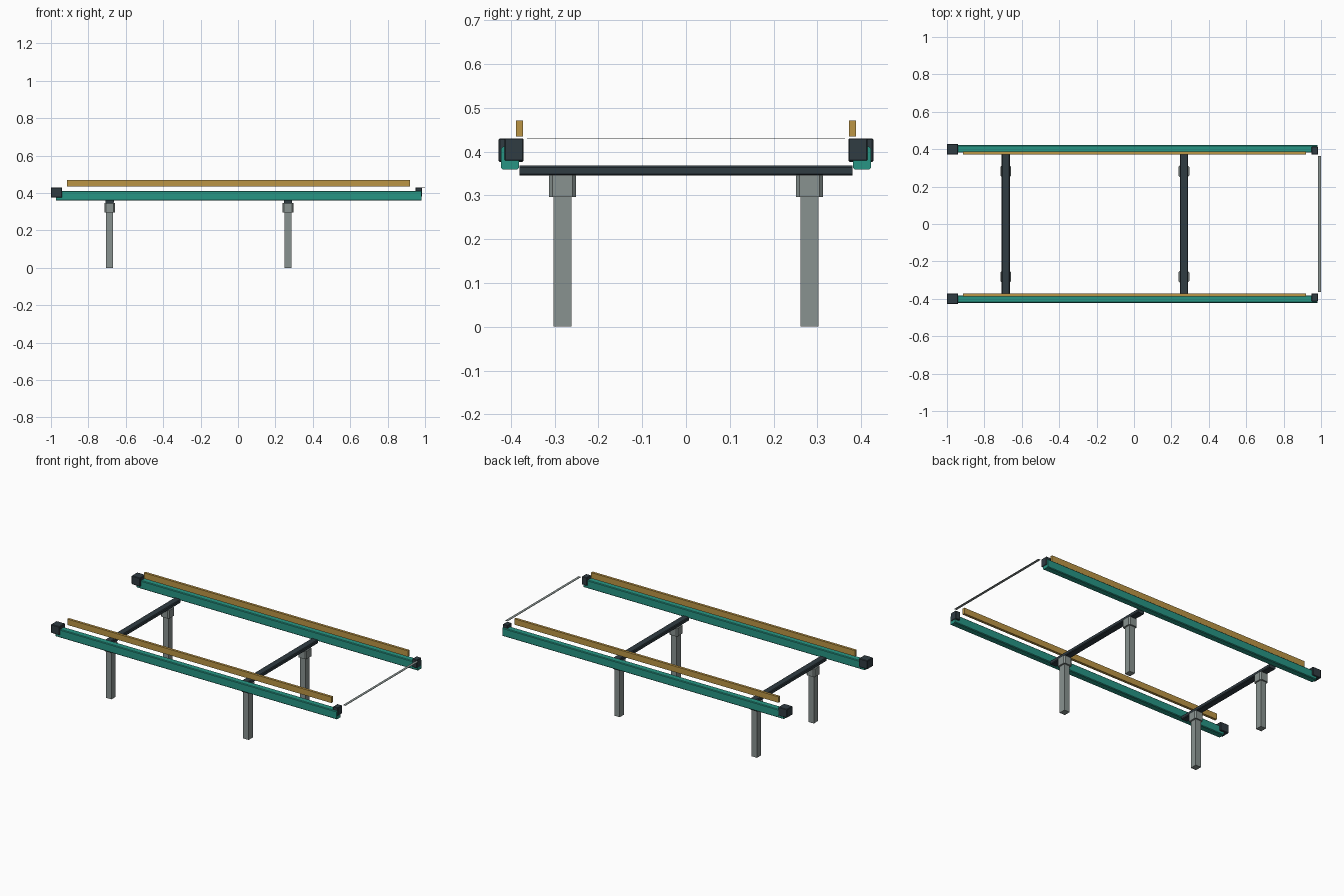
import bpy, bmesh
from math import radians

if "Cube" in bpy.data.objects:
    bpy.data.objects.remove(bpy.data.objects["Cube"])


def material(name, rgb):
    m = bpy.data.materials.new(name)
    m.diffuse_color = (*rgb, 1)
    m.use_nodes = True
    m.node_tree.nodes["Principled BSDF"].inputs["Base Color"].default_value = m.diffuse_color
    return m


TEAL = material("teal", (0.02, 0.30, 0.23))
DARK = material("charcoal", (0.03, 0.045, 0.055))
GOLD = material("ochre", (0.50, 0.30, 0.06))
STEEL = material("steel", (0.25, 0.29, 0.28))


def box(name, x, y, z, mat, bevel=0.0, axis=None):
    """Box from (min, max) ranges; bevel only the edges along axis."""
    bm = bmesh.new()
    bmesh.ops.create_cube(bm, size=1)
    for v in bm.verts:
        for i, (a, b) in enumerate((x, y, z)):
            v.co[i] = a if v.co[i] < 0 else b
    if bevel:
        edges = [e for e in bm.edges if axis is None
                 or abs((e.verts[0].co - e.verts[1].co).normalized()[axis]) > 0.9]
        bmesh.ops.bevel(bm, geom=edges, offset=bevel, segments=1,
                        affect='EDGES', profile=0.5)
    mesh = bpy.data.meshes.new(name)
    bm.to_mesh(mesh)
    bm.free()
    mesh.materials.append(mat)
    ob = bpy.data.objects.new(name, mesh)
    bpy.context.collection.objects.link(ob)
    return ob


def span(c, half):
    return (c - half, c + half)


# Long sides: rail, its end caps and the floating side strip
for side, s in (("front", -1), ("back", 1)):
    def ys(a, b):
        return tuple(sorted((s * a, s * b)))
    box(side + "_rail", (-0.972, 0.98), ys(0.381, 0.422), (0.359, 0.411), TEAL, 0.004, 0)
    box(side + "_handle_cap", (-1.0, -0.94), ys(0.371, 0.428), (0.376, 0.43), DARK, 0.003)
    box(side + "_end_cap", (0.95, 0.983), ys(0.371, 0.414), (0.379, 0.43), DARK, 0.002)
    box(side + "_side_strip", (-0.914, 0.92), ys(0.372, 0.388), (0.434, 0.471), GOLD)

# Cross bars with sockets and legs
for end, cx in (("left", -0.686), ("right", 0.267)):
    box(end + "_cross_bar", span(cx, 0.022), (-0.38, 0.38), (0.345, 0.368), DARK, 0.004, 1)
    for side, s in (("front", -1), ("back", 1)):
        cy = s * 0.282
        box(f"{end}_{side}_socket", span(cx, 0.029), span(cy, 0.031),
            (0.296, 0.346), STEEL, 0.008, 2)
        box(f"{end}_{side}_leg", span(cx, 0.019), span(cy, 0.021), (0, 0.3), STEEL)

# Thin end strip
box("end_strip", (0.984, 1.0), (-0.363, 0.363), (0.428, 0.43), STEEL)
